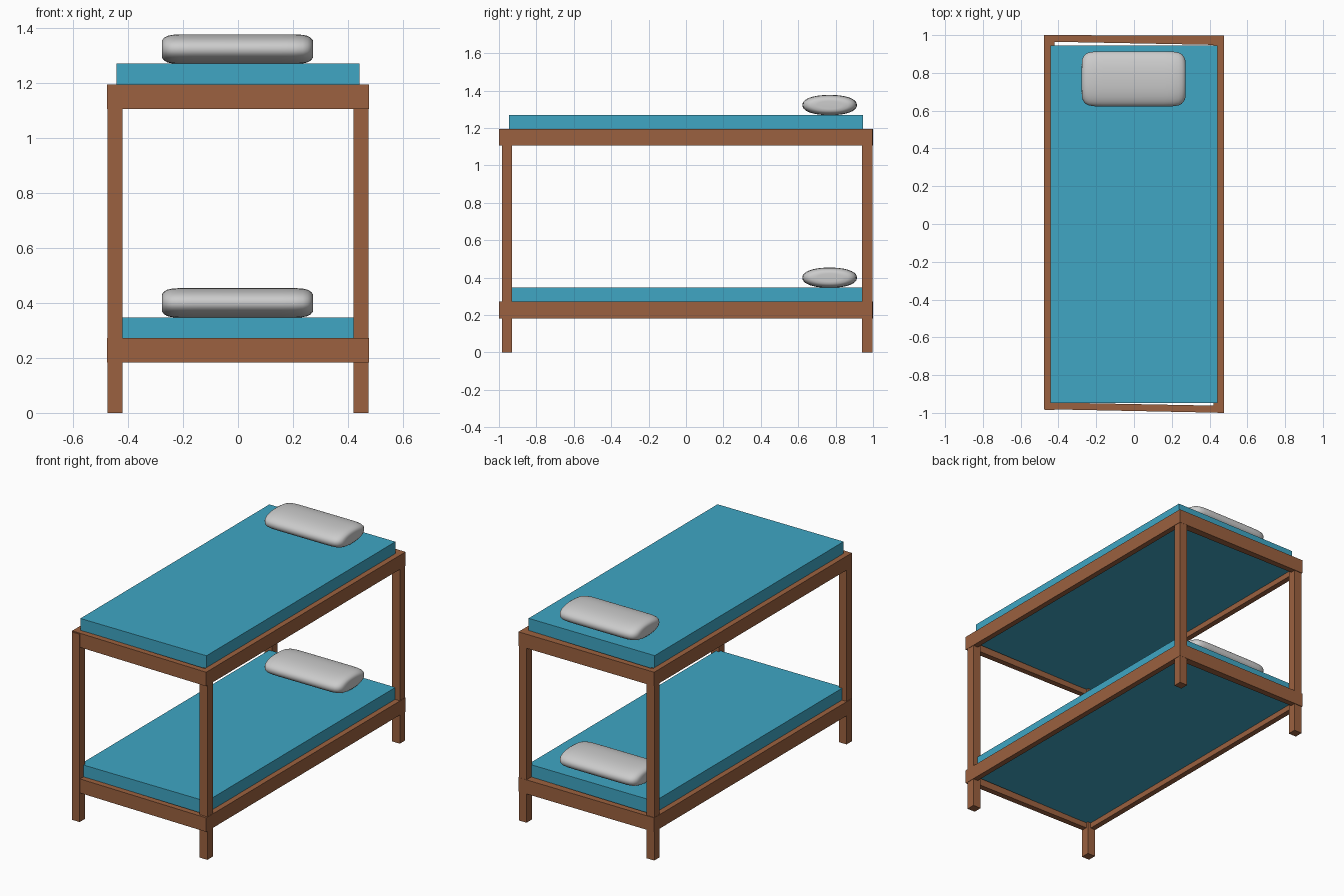
import bpy, bmesh, math

if "Cube" in bpy.data.objects:
    bpy.data.objects.remove(bpy.data.objects["Cube"])

def material(name, col):
    m = bpy.data.materials.new(name)
    m.diffuse_color = (*col, 1)
    m.use_nodes = True
    m.node_tree.nodes["Principled BSDF"].inputs["Base Color"].default_value = m.diffuse_color
    return m

wood = material("wood", (0.33, 0.12, 0.05))
fabric = material("fabric", (0.05, 0.38, 0.55))

def finish(name, bm, mat=None):
    bmesh.ops.recalc_face_normals(bm, faces=bm.faces)
    me = bpy.data.meshes.new(name)
    bm.to_mesh(me)
    bm.free()
    ob = bpy.data.objects.new(name, me)
    bpy.context.collection.objects.link(ob)
    if mat:
        me.materials.append(mat)
    return ob

def prism(name, outline, z0, z1, mat):
    bm = bmesh.new()
    low = [bm.verts.new((x, y, z0)) for x, y in outline]
    top = [bm.verts.new((x, y, z1)) for x, y in outline]
    bm.faces.new(low[::-1])
    bm.faces.new(top)
    n = len(outline)
    for i in range(n):
        j = (i + 1) % n
        bm.faces.new((low[i], low[j], top[j], top[i]))
    return finish(name, bm, mat)

def rect(x0, x1, y0, y1):
    return [(x0, y0), (x1, y0), (x1, y1), (x0, y1)]

def pillow(name, cy, cz):
    # elliptical rings along x, tightening into rounded ends
    half = [(0.275, 0.45, 0.40), (0.274, 0.68, 0.60), (0.267, 0.80, 0.76),
            (0.255, 0.90, 0.89), (0.238, 0.96, 0.96), (0.21, 0.99, 1), (0.16, 1, 1)]
    rings = [(-x, a, b) for x, a, b in half] + [(0, 1, 1)] + half[::-1]
    n = 40
    bm = bmesh.new()
    loops = []
    for x, a, b in rings:
        loop = []
        for k in range(n):
            t = 2 * math.pi * k / n
            c, s = math.cos(t), math.sin(t)
            y = cy + 0.146 * a * math.copysign(abs(c) ** 0.9, c)
            z = cz + 0.054 * b * math.copysign(abs(s) ** 0.9, s)
            loop.append(bm.verts.new((x - 0.002, y, z)))
        loops.append(loop)
    for p, q in zip(loops, loops[1:]):
        for k in range(n):
            j = (k + 1) % n
            bm.faces.new((p[k], p[j], q[j], q[k]))
    bm.faces.new(loops[0])
    bm.faces.new(loops[-1])
    for f in bm.faces:
        f.smooth = True
    finish(name, bm)

# Corner posts
for side, s in (("left", -1), ("right", 1)):
    xs = sorted((s * 0.42, s * 0.475))
    prism(f"front_{side}_post", rect(*xs, -0.985, -0.93), 0, 1.19, wood)
    prism(f"back_{side}_post", rect(*xs, 0.942, 0.996), 0, 1.19, wood)

# Two bunks: slightly skewed rail frame, mattress and pillow
for level, z in (("lower", 0.183), ("upper", 1.106)):
    zt = z + 0.089
    prism(f"{level}_left_rail", rect(-0.477, -0.442, -0.98, 1.0), z, zt, wood)
    prism(f"{level}_right_rail", rect(0.442, 0.477, -1.0, 0.997), z, zt, wood)
    prism(f"{level}_front_rail", [(-0.442, -0.981), (0.442, -0.999),
          (0.442, -0.962), (-0.442, -0.945)], z, zt, wood)
    prism(f"{level}_back_rail", [(-0.442, 0.965), (0.442, 0.948),
          (0.442, 0.997), (-0.442, 1.0)], z, zt, wood)
    prism(f"{level}_mattress", rect(-0.442, 0.442, -0.947, 0.945), z + 0.035, z + 0.164, fabric)
    pillow(f"{level}_pillow", 0.768, z + 0.217)
